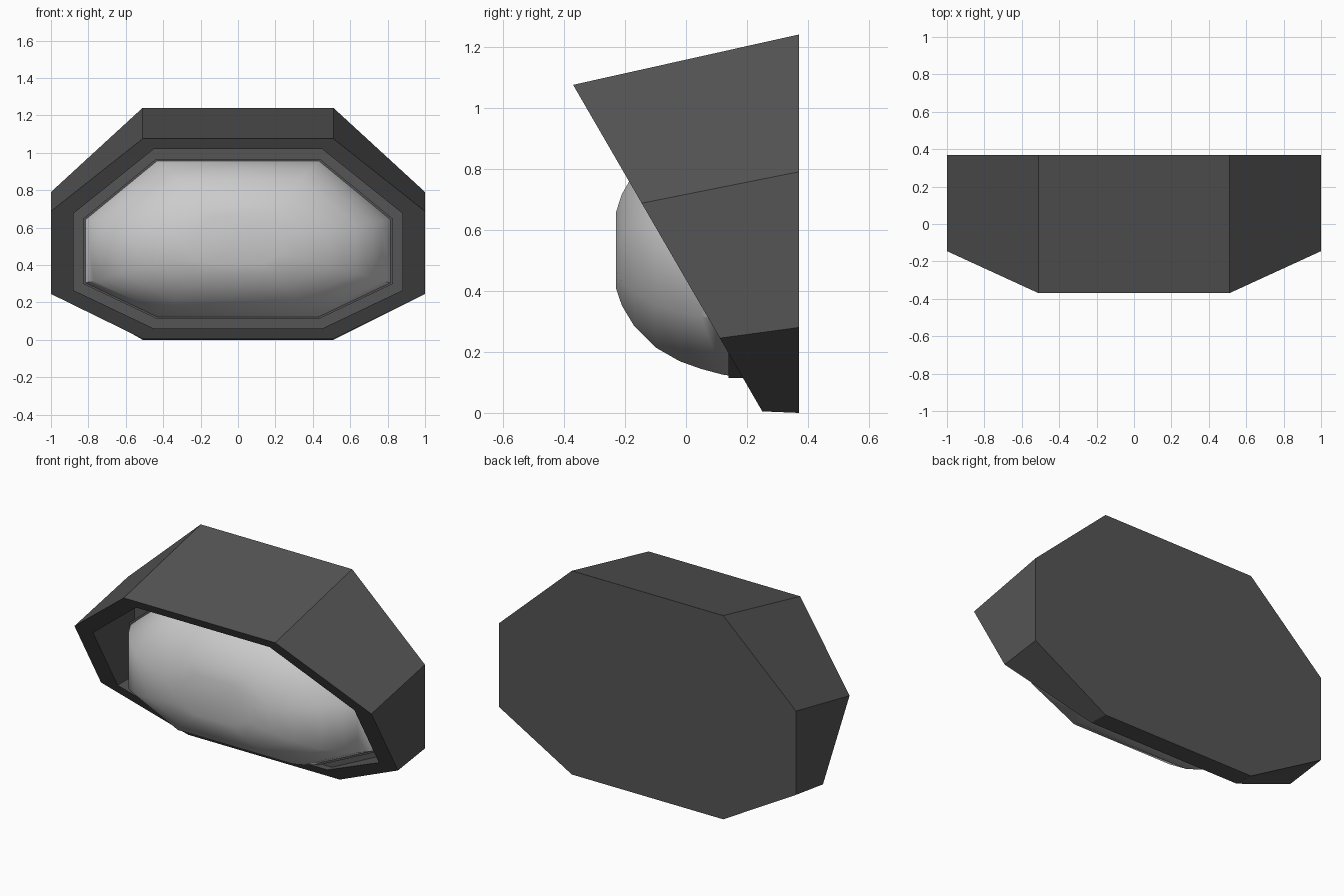
import bpy, bmesh

if "Cube" in bpy.data.objects:
    bpy.data.objects.remove(bpy.data.objects["Cube"])


def octagon(xa, xb, z_low, z_side_low, z_side_high, z_top):
    """Eight (x, z) points, mirrored left to right."""
    right = [(xa, z_low), (xb, z_side_low), (xb, z_side_high), (xa, z_top)]
    return right + [(-x, z) for x, z in reversed(right)]


def ring(profile, y):
    """Place a profile at depth y, a number or a function of z."""
    return [(x, y(z) if callable(y) else y, z) for x, z in profile]


def loft(name, rings, colour=None):
    bm = bmesh.new()
    rows = [[bm.verts.new(p) for p in r] for r in rings]
    for a, b in zip(rows, rows[1:]):
        for i in range(len(a)):
            j = (i + 1) % len(a)
            bm.faces.new((a[i], a[j], b[j], b[i]))
    bm.faces.new(rows[0])
    bm.faces.new(rows[-1])
    bmesh.ops.recalc_face_normals(bm, faces=bm.faces)
    mesh = bpy.data.meshes.new(name)
    bm.to_mesh(mesh)
    bm.free()
    ob = bpy.data.objects.new(name, mesh)
    bpy.context.collection.objects.link(ob)
    if colour:
        mesh.materials.append(colour)
    return ob


def slope(z):
    """Depth of the slanted front plane at height z."""
    return 0.25 - (z - 0.005) * 0.5794


dark = bpy.data.materials.new("dark_grey")
dark.diffuse_color = (0.09, 0.09, 0.09, 1)
dark.use_nodes = True
dark.node_tree.nodes["Principled BSDF"].inputs["Base Color"].default_value = dark.diffuse_color

# Housing: flat back, slanted front rim, recess with a flat floor
back = octagon(0.51, 1.0, 0.0, 0.28, 0.79, 1.24)
front = octagon(0.51, 1.0, 0.005, 0.245, 0.687, 1.075)
opening = octagon(0.45, 0.88, 0.06, 0.265, 0.675, 1.02)
loft("housing", [ring(back, 0.37), ring(front, slope),
                 ring(opening, slope), ring(opening, 0.26)], dark)

# Mounting plate standing on the recess floor
plate = octagon(0.44, 0.83, 0.115, 0.30, 0.645, 0.965)
loft("lens_plate", [ring(plate, 0.27), ring(plate, 0.14)], dark)

# Domed lens: the plate outline shrinking towards the front
zc = 0.53
dome = [(0.15, 0.985), (0.12, 0.975), (0.05, 0.93), (-0.02, 0.87),
        (-0.10, 0.76), (-0.17, 0.59), (-0.21, 0.43), (-0.23, 0.29)]
lens = loft("lens", [ring([(x * s, zc + (z - zc) * s) for x, z in plate], y)
                     for y, s in dome])
bpy.context.view_layer.objects.active = lens
lens.select_set(True)
bpy.ops.object.shade_smooth_by_angle(angle=1.0)
